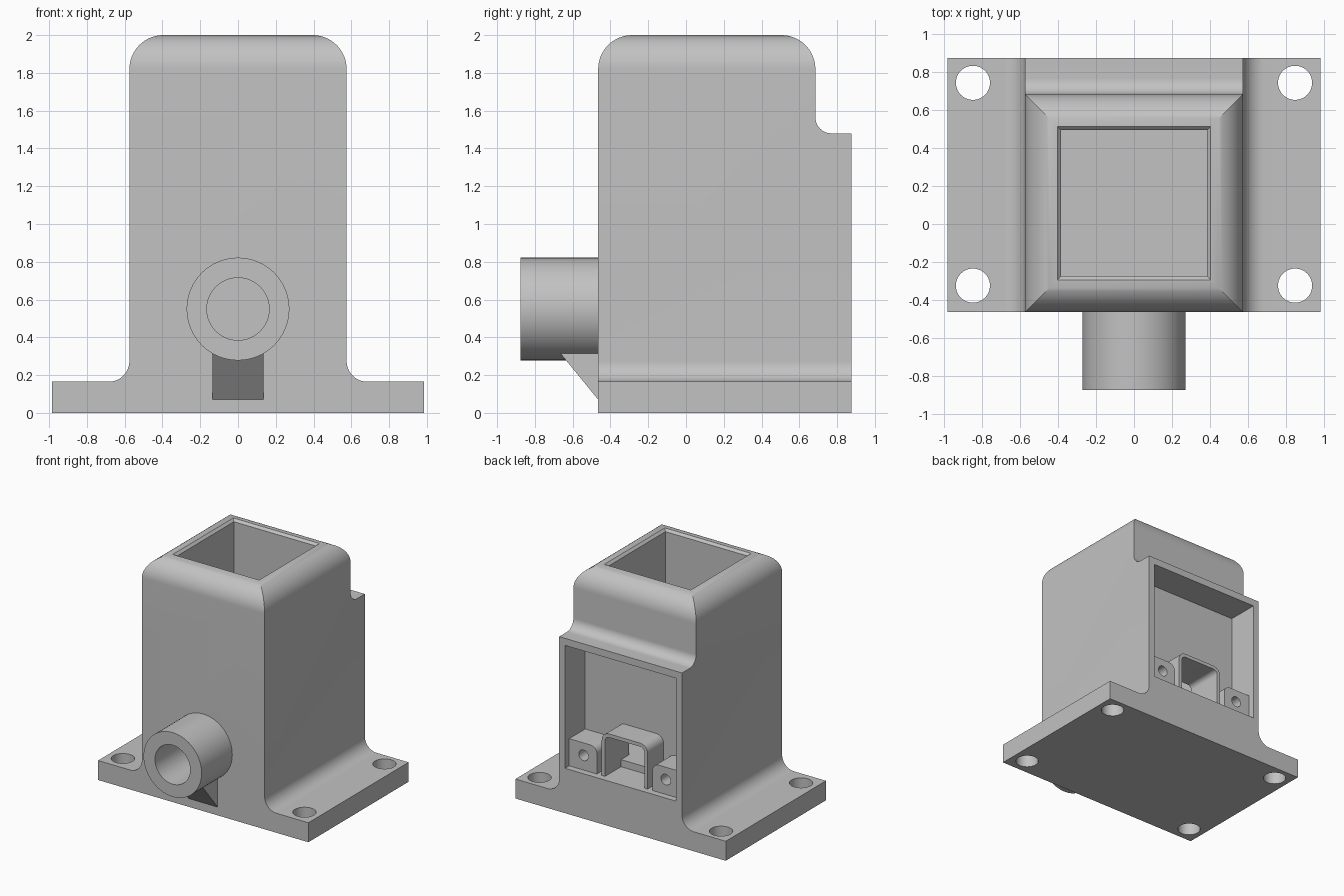
import bpy, bmesh
from math import sin, cos, radians, pi, sqrt
from mathutils import Matrix, Vector

cube = bpy.data.objects.get("Cube")
if cube:
    bpy.data.objects.remove(cube, do_unlink=True)

grey = bpy.data.materials.new("plain grey")
grey.use_nodes = True
colour = (0.54, 0.54, 0.54, 1)
grey.diffuse_color = colour
grey.node_tree.nodes["Principled BSDF"].inputs["Base Color"].default_value = colour


def finish(name, bm):
    bmesh.ops.recalc_face_normals(bm, faces=bm.faces)
    mesh = bpy.data.meshes.new(name)
    bm.to_mesh(mesh)
    bm.free()
    mesh.materials.append(grey)
    obj = bpy.data.objects.new(name, mesh)
    bpy.context.collection.objects.link(obj)
    return obj


def prism(name, points, axis, low, high):
    """Extrude a closed 2D profile along one axis."""
    place = {"X": lambda a, b, t: (t, a, b),
             "Y": lambda a, b, t: (a, t, b),
             "Z": lambda a, b, t: (a, b, t)}[axis]
    bm = bmesh.new()
    face = bm.faces.new([bm.verts.new(place(a, b, low)) for a, b in points])
    new = bmesh.ops.extrude_face_region(bm, geom=[face])["geom"]
    verts = [v for v in new if isinstance(v, bmesh.types.BMVert)]
    bmesh.ops.translate(bm, verts=verts, vec=Vector(place(0, 0, high - low)))
    return finish(name, bm)


def arc(cx, cy, r, start, end, n=16):
    angles = [radians(start + (end - start) * i / n) for i in range(n + 1)]
    return [(cx + r * cos(a), cy + r * sin(a)) for a in angles]


def circle(cx, cy, r, n=64):
    return arc(cx, cy, r, 0, 360, n)[:-1]


def rect(x0, x1, y0, y1):
    return [(x0, y0), (x1, y0), (x1, y1), (x0, y1)]


def mirrored(half):
    return half + [(-x, y) for x, y in reversed(half)]


def boolean(obj, tool, operation="DIFFERENCE"):
    mod = obj.modifiers.new("cut", "BOOLEAN")
    mod.operation = operation
    mod.solver = "EXACT"
    mod.object = tool
    bpy.context.view_layer.objects.active = obj
    bpy.ops.object.modifier_apply(modifier=mod.name)
    bpy.data.objects.remove(tool, do_unlink=True)


FRONT, BACK, MID = -0.465, 0.875, 0.11    # body ends and hopper centre along y
POCKET, SHELF, FLOOR = 0.605, 0.38, 0.44  # pocket wall, pocket floor, hopper floor
LUG_END = 0.82
BORE_Z = 0.55

# Housing: front outline crossed with side outline
front_half = ([(0.985, 0), (0.985, 0.165)] + arc(0.685, 0.275, 0.11, 270, 180)
              + arc(0.395, 1.82, 0.18, 0, 90))
housing = prism("housing", mirrored(front_half), "Y", FRONT, BACK)
side = ([(FRONT, 0), (BACK, 0), (BACK, 1.48)] + arc(0.77, 1.565, 0.085, 270, 180)
        + arc(MID + 0.395, 1.82, 0.18, 0, 90) + arc(MID - 0.395, 1.82, 0.18, 90, 180))
boolean(housing, prism("side_outline", side, "X", -1.2, 1.2), "INTERSECT")

# Hopper shaft with chamfered rim
h = 0.385
boolean(housing, prism("shaft", rect(-h, h, MID - h, MID + h), "Z", FLOOR, 2.2))
bm = bmesh.new()
bmesh.ops.create_cone(bm, cap_ends=True, segments=4, radius1=(h - 0.02) * sqrt(2),
                      radius2=(h + 0.04) * sqrt(2), depth=0.06,
                      matrix=Matrix.Translation((0, MID, 1.99)) @ Matrix.Rotation(pi / 4, 4, "Z"))
boolean(housing, finish("rim_chamfer", bm))

# Back pocket and the outlet through its wall
boolean(housing, prism("pocket", rect(-0.52, 0.52, SHELF, 1.42), "Y", POCKET, 1))
outlet = mirrored([(0.185, FLOOR)] + arc(0.145, 0.68, 0.04, 0, 90, 8))
boolean(housing, prism("outlet", outlet, "Y", 0.4, 0.7))

# Bore in the front wall and mounting holes in the base
boolean(housing, prism("bore", circle(0, BORE_Z, 0.165), "Y", -1, MID - h))
for x in (-0.85, 0.85):
    for y in (-0.325, 0.745):
        boolean(housing, prism("mounting_hole", circle(x, y, 0.09, 48), "Z", -0.1, 0.3))

# Front pipe
pipe = prism("front_pipe", circle(0, BORE_Z, 0.272), "Y", -0.875, FRONT)
boolean(pipe, prism("pipe_bore", circle(0, BORE_Z, 0.165), "Y", -1, 0))

# Gusset under the pipe
gusset = prism("pipe_gusset", [(FRONT, 0.07), (FRONT, 0.315), (-0.665, 0.315)],
               "X", -0.135, 0.135)

# Outlet hood in the pocket
outer = [(0.215, SHELF)] + arc(0.145, 0.68, 0.07, 0, 90, 8)
inner = [(0.185, SHELF)] + arc(0.145, 0.68, 0.04, 0, 90, 8)
hood_outline = mirrored(outer) + list(reversed(mirrored(inner)))
hood = prism("outlet_hood", hood_outline, "Y", POCKET, LUG_END)

# Screw lugs either side of the hood
lugs = []
for label, s in (("left", 1), ("right", -1)):
    outline = [(0.26, SHELF), (0.52, SHELF), (0.52, 0.61)] + arc(0.32, 0.55, 0.06, 90, 180, 8)
    lug = prism(label + "_screw_lug", [(s * x, z) for x, z in outline], "Y", POCKET, LUG_END)
    boolean(lug, prism("screw_hole", circle(s * 0.385, 0.505, 0.045, 32), "Y", POCKET + 0.03, 1))
    lugs.append(lug)

# Smooth shading on the rounds, sharp edges kept
bpy.ops.object.select_all(action="DESELECT")
for obj in [housing, pipe, gusset, hood] + lugs:
    obj.select_set(True)
bpy.context.view_layer.objects.active = housing
bpy.ops.object.shade_smooth_by_angle(angle=radians(25))
